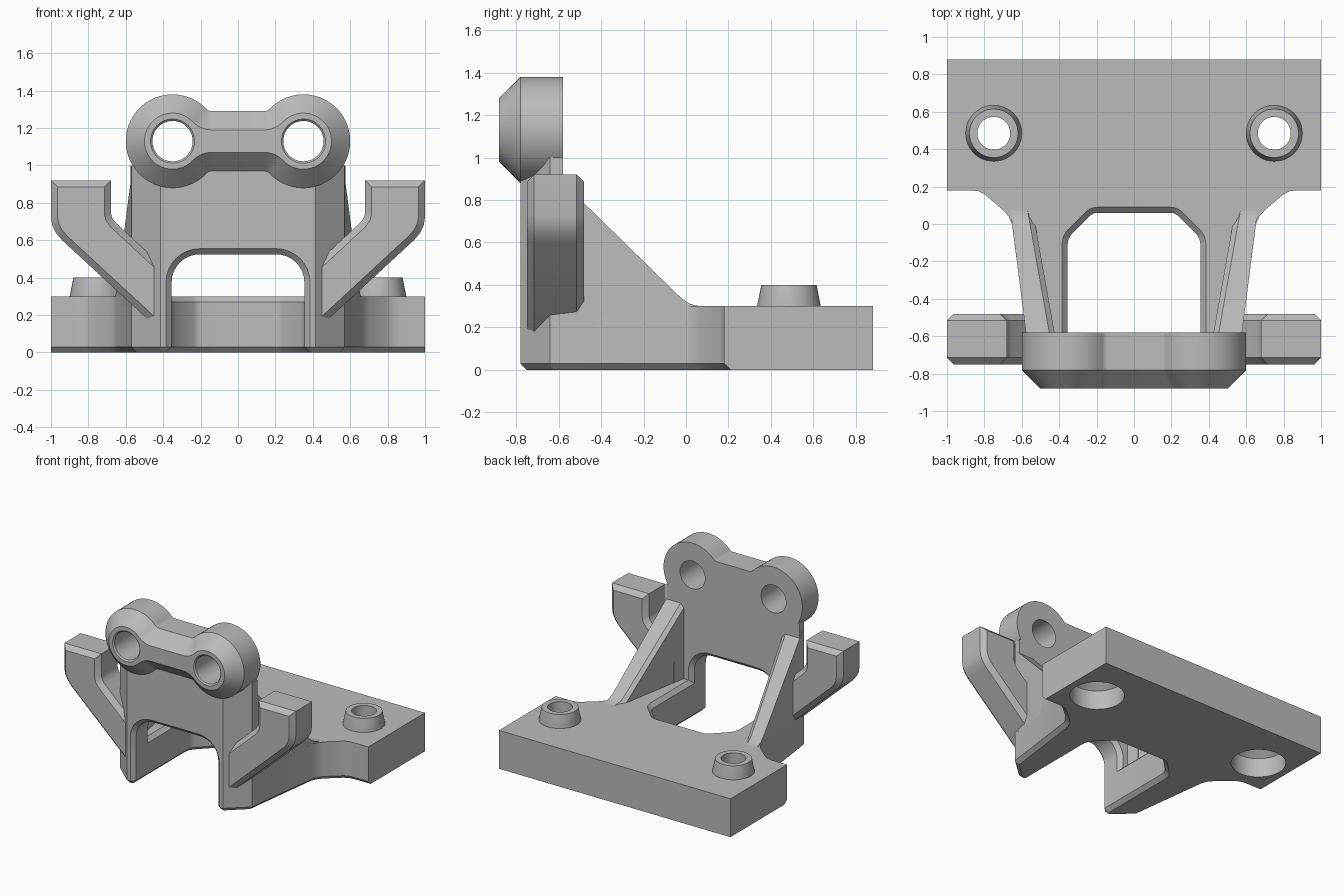
import bpy, bmesh
from math import sin, cos, radians, atan2, degrees
from mathutils import Vector

cube = bpy.data.objects.get("Cube")
if cube:
    bpy.data.objects.remove(cube, do_unlink=True)

grey = bpy.data.materials.new("plain_grey")
grey.use_nodes = True
grey.diffuse_color = (0.5, 0.5, 0.5, 1)
grey.node_tree.nodes["Principled BSDF"].inputs["Base Color"].default_value = (0.5, 0.5, 0.5, 1)


def loft(name, rings):
    """Solid through rings of equal point count, capped at both ends."""
    bm = bmesh.new()
    loops = [[bm.verts.new(p) for p in ring] for ring in rings]
    n = len(loops[0])
    for a, b in zip(loops, loops[1:]):
        for i in range(n):
            j = (i + 1) % n
            bm.faces.new((a[i], a[j], b[j], b[i]))
    bm.faces.new(loops[0])
    bm.faces.new(loops[-1])
    bmesh.ops.recalc_face_normals(bm, faces=bm.faces[:])
    mesh = bpy.data.meshes.new(name)
    bm.to_mesh(mesh)
    bm.free()
    mesh.materials.append(grey)
    ob = bpy.data.objects.new(name, mesh)
    bpy.context.collection.objects.link(ob)
    return ob


def inset(poly, dist):
    """Move every edge inwards by dist(a, b)."""
    pts = [Vector(p) for p in poly]
    n = len(pts)
    area = sum(pts[i - 1].cross(pts[i]) for i in range(n))
    sign = 1 if area > 0 else -1
    normals, ds = [], []
    for i in range(n):
        a, b = pts[i], pts[(i + 1) % n]
        e = (b - a).normalized() * sign
        normals.append(Vector((-e.y, e.x)))
        ds.append(dist(a, b))
    out = []
    for i in range(n):
        n1, n2, d1, d2 = normals[i - 1], normals[i], ds[i - 1], ds[i]
        det = n1.cross(n2)
        if abs(det) < 0.05:
            v = n2 * (d1 + d2) / 2
        else:
            v = Vector((d1 * n2.y - d2 * n1.y, n1.x * d2 - n2.x * d1)) / det
        out.append(tuple(pts[i] + v))
    return out


def mirrored(half):
    return half + [(-x, y) for x, y in reversed(half)]


def at_z(poly, z):
    return [(x, y, z) for x, y in poly]


def at_y(poly, y):
    return [(x, y, z) for x, z in poly]


def arc(cx, cy, r, a0, a1, n):
    return [(cx + r * cos(radians(a0 + (a1 - a0) * i / n)),
             cy + r * sin(radians(a0 + (a1 - a0) * i / n))) for i in range(n + 1)]


def lathe(name, x, y, profile):
    return loft(name, [at_z(arc(x, y, r, 0, 352.5, 47), z) for r, z in profile])


def cut(ob, cutters):
    bpy.context.view_layer.objects.active = ob
    for c in cutters:
        c.hide_render = True
        mod = ob.modifiers.new("hole", "BOOLEAN")
        mod.operation = "DIFFERENCE"
        mod.solver = "EXACT"
        mod.object = c
        bpy.ops.object.modifier_apply(modifier=mod.name)


parts, cutters = [], []

# Base plate with a front opening, chamfered underneath and round the opening
plate = mirrored([(1, .88), (1, .18), (.87, .18), (.83, .175), (.80, .16), (.70, .075),
                  (.67, .04), (.652, 0), (.57, -.64), (.415, -.78), (.385, -.78),
                  (.355, -.75), (.355, -.11), (.35, -.08), (.335, -.055),
                  (.235, .045), (.215, .057), (.19, .06)])


def under_edge(a, b):
    return 0.03 if (a.y + b.y) / 2 < 0.185 else 0


def opening_edge(a, b):
    return 0.03 if max(abs(a.x), abs(b.x)) < 0.36 and max(a.y, b.y) < 0.1 else 0


base = loft("base_plate", [at_z(inset(plate, under_edge), 0), at_z(plate, .03),
                           at_z(plate, .27), at_z(inset(plate, opening_edge), .3)])
parts.append(base)

# Tapered studs and their stepped screw holes
studs, screw_cutters = [], []
for side, s in (("left", 1), ("right", -1)):
    studs.append(lathe(side + "_stud", s * .75, .485, [(.15, .28), (.15, .3), (.13, .4)]))
    screw_cutters.append(lathe(side + "_screw_cutter", s * .75, .485,
                               [(.195, -.05), (.195, .15), (.088, .24), (.088, .45)]))
cut(base, screw_cutters)
for stud, cutter in zip(studs, screw_cutters):
    cut(stud, [cutter])
parts += studs
cutters += screw_cutters


# Front wall with a rounded arch and angled front corners
def arch(outer, grow):
    corner = arc(.205, .375, .15 + grow, 0, 90, 8)
    return mirrored([(outer, 1.0), (outer, .03), (.355 + grow, .03)] + corner)


parts.append(loft("front_wall", [
    at_y(arch(.415, .03), -.78), at_y(arch(.448, 0), -.75), at_y(arch(.57, 0), -.64),
    at_y(arch(.572, 0), -.61), at_y(arch(.576, .03), -.58)]))


# Twin-eye head with a narrow waist and a bevelled front
def head_outline(shrink):
    r, f = .25 - shrink, .04 + shrink
    turn = degrees(atan2(.2, -.21))
    quarter = arc(.35, 0, r, 0, turn, 20) + arc(.14, .2, f, turn - 180, -90, 6)[1:]
    upper = mirrored(quarter)
    ring = upper + [(x, -z) for x, z in reversed(upper[1:-1])]
    return [(x, z + 1.13) for x, z in ring]


head = loft("twin_eye_head", [at_y(head_outline(.1), -.88), at_y(head_outline(0), -.78),
                              at_y(head_outline(0), -.58)])
eye_cutters = []
for side, s in (("left", 1), ("right", -1)):
    ring = arc(s * .35, 1.13, .108, 0, 352.5, 47)
    wide = arc(s * .35, 1.13, .118, 0, 352.5, 47)
    eye_cutters.append(loft(side + "_eye_cutter", [
        at_y(wide, -.95), at_y(wide, -.88), at_y(ring, -.87), at_y(ring, -.5)]))
cut(head, eye_cutters)
cutters += eye_cutters
parts.append(head)

# Raised side arms, chamfered along their outline
arm = [(.44, .138), (.94, .6), (.972, .638), (.993, .68), (1, .725), (1, .92), (.68, .92),
       (.68, .745), (.673, .72), (.655, .695), (.44, .495)]


def arm_edge(a, b):
    return 0 if max(a.x, b.x) < .45 else .035


arm_in = inset(arm, arm_edge)
arm_rings = [at_y(arm_in, -.75), at_y(arm, -.715), at_y(arm, -.515), at_y(arm_in, -.48)]


# Sloping ribs that splay towards the back
def rib_section(y, top):
    inner, outer = .425 + .178 * (y + .58), .578 + .127 * (y + .58)
    return [(inner, y, .25), (outer, y, .25), (outer, y, top),
            (inner + .028, y, top), (inner, y, top - .03)]


rib_rings = [rib_section(y, top) for y, top in
             ((-.62, .922), (-.05, .364), (-.02, .336), (.01, .315), (.04, .304), (.08, .299))]

for side, s in (("left", 1), ("right", -1)):
    for name, rings in (("arm", arm_rings), ("rib", rib_rings)):
        parts.append(loft(side + "_" + name, [[(s * x, y, z) for x, y, z in r] for r in rings]))

# Remove the cutters and smooth the curved faces
for c in cutters:
    bpy.data.objects.remove(c, do_unlink=True)
bpy.ops.object.select_all(action="DESELECT")
for ob in parts:
    ob.select_set(True)
bpy.context.view_layer.objects.active = base
bpy.ops.object.shade_smooth_by_angle(angle=radians(28))
